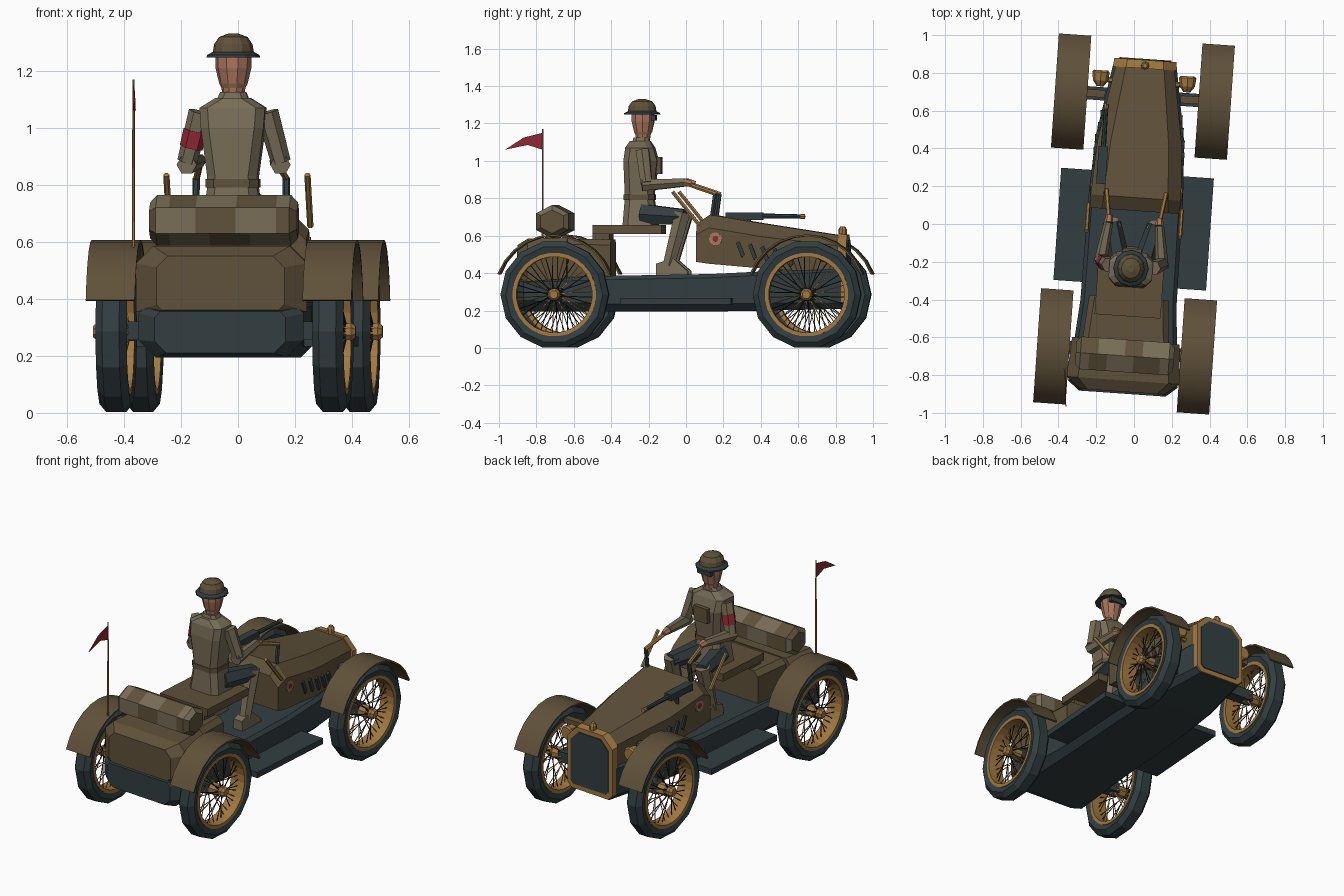
import bpy, bmesh
from math import sin, cos, pi, radians
from mathutils import Vector, Matrix

if "Cube" in bpy.data.objects:
    bpy.data.objects.remove(bpy.data.objects["Cube"])

YAW = Matrix.Rotation(radians(-4), 4, 'Z')


def material(name, *rgb):
    m = bpy.data.materials.new(name)
    m.use_nodes = True
    m.diffuse_color = (*rgb, 1)
    m.node_tree.nodes["Principled BSDF"].inputs["Base Color"].default_value = (*rgb, 1)
    return m


BROWN = material("olive brown", .115, .083, .042)
DARK = material("blue black", .032, .048, .052)
KHAKI = material("khaki", .185, .152, .095)
BRASS = material("brass", .36, .19, .055)
RED = material("red", .28, .022, .035)
SKIN = material("skin", .40, .18, .11)
BLACK = material("spoke black", .012, .012, .012)


def finish(name, bm, mats, smooth=False):
    """Turn a bmesh into a named object, with the whole vehicle's slight yaw."""
    bmesh.ops.recalc_face_normals(bm, faces=bm.faces)
    me = bpy.data.meshes.new(name)
    bm.to_mesh(me)
    bm.free()
    me.transform(YAW)
    for m in mats:
        me.materials.append(m)
    if smooth:
        me.shade_smooth()
        me.set_sharp_from_angle(angle=radians(40))
    ob = bpy.data.objects.new(name, me)
    bpy.context.collection.objects.link(ob)
    return ob


def add_loft(bm, loops, cap=True, closed=False):
    rings = [[bm.verts.new(p) for p in l] for l in loops]
    n = len(rings[0])
    pairs = list(zip(rings, rings[1:])) + ([(rings[-1], rings[0])] if closed else [])
    for a, b in pairs:
        for i in range(n):
            j = (i + 1) % n
            bm.faces.new((a[i], a[j], b[j], b[i]))
    if cap and not closed:
        bm.faces.new(rings[0])
        bm.faces.new(rings[-1])


def loft(name, mat, loops, smooth=False, **kw):
    bm = bmesh.new()
    add_loft(bm, loops, **kw)
    return finish(name, bm, [mat], smooth)


def rod_loops(a, b, ra, rb, n, phase=0.0):
    a, b = Vector(a), Vector(b)
    q = (b - a).to_track_quat('Z', 'Y')
    return [[p + q @ Vector((r * cos(phase + 2 * pi * i / n), r * sin(phase + 2 * pi * i / n), 0))
             for i in range(n)] for p, r in ((a, ra), (b, rb))]


def rod(name, mat, a, b, ra, rb=None, n=6, phase=0.0):
    return loft(name, mat, rod_loops(a, b, ra, ra if rb is None else rb, n, phase))


def box(name, mat, x, y, z):
    return loft(name, mat, [[(x[0], v, w), (x[1], v, w), (x[1], v, u), (x[0], v, u)]
                            for v, w, u in ((y[0], *z), (y[1], *z))])


def section(y, w, zb, zt, c, b=0.0):
    """Chamfered cross-section at y: half width w, top chamfer c, bottom chamfer b."""
    half = [(w - b, zb), (w, zb + b), (w, zt - c), (w - c, zt)]
    return [(x, y, z) for x, z in half] + [(-x, y, z) for x, z in reversed(half)]


def lathe_x(name, mat, profile, centre, n, smooth=False, closed=False):
    """Spin (offset along x, radius) points round an axle."""
    cx, cy, cz = centre
    loops = [[(cx + o, cy + r * sin(2 * pi * (i + .5) / n), cz + r * cos(2 * pi * (i + .5) / n))
              for i in range(n)] for o, r in profile]
    return loft(name, mat, loops, smooth, closed=closed)


def disc_z(name, mat, profile, centre, n=10, squash=1.0):
    cx, cy, cz = centre
    return loft(name, mat, [[(cx + r * cos(2 * pi * i / n) * squash, cy + r * sin(2 * pi * i / n), cz + z)
                             for i in range(n)] for z, r in profile])


# Wheels, mudguards and axles
for sy, end in ((1, "front"), (-1, "rear")):
    for sx, side in ((1, "right"), (-1, "left")):
        tag, c = f"{end}_{side}", Vector((.381 * sx, .676 * sy, .285))
        lathe_x(tag + "_tyre", DARK, [(-.045, .222), (-.055, .26), (-.03, .29), (.03, .29),
                                      (.055, .26), (.045, .222)], c, 14, closed=True)
        lathe_x(tag + "_rim", BRASS, [(-.05, .203), (-.05, .224), (.05, .224), (.05, .203)],
                c, 28, closed=True)
        lathe_x(tag + "_hub", BRASS, [(-.075 * sx, .025), (-.06 * sx, .036), (.03 * sx, .036),
                                      (.04 * sx, .028), (.065 * sx, .034), (.08 * sx, .022)], c, 8)
        for mat, off, turn in ((BLACK, .045, .5), (BRASS, -.045, -.5)):
            bm = bmesh.new()
            for i in range(20):
                a = 2 * pi * i / 20
                b = a + turn * (1 if i % 2 else -1) * .5
                add_loft(bm, rod_loops(c + Vector((off * sx, .03 * cos(a), .03 * sin(a))),
                                       c + Vector((0, .208 * cos(b), .208 * sin(b))), .003, .003, 3))
            finish(tag + "_spokes" + ("_outer" if off > 0 else "_inner"), bm, [mat])
        arc = []
        for i in range(11):
            a = radians(20 + 14 * i)
            arc.append([c + Vector((w, r * cos(a), r * sin(a)))
                        for w, r in ((-.086, .312), (.086, .312), (.086, .322), (-.086, .322))])
        loft(tag + "_mudguard", BROWN, arc, smooth=True)
        box(tag + "_mudguard_stay", BROWN, sorted((.2 * sx, .33 * sx)),
            (c.y - .02, c.y + .02), (.50, .53))
    box(end + "_axle", DARK, (-.36, .36), (.676 * sy - .035, .676 * sy + .035), (.255, .32))

# Chassis and running boards
loft("chassis", DARK, [section(-.90, .23, .21, .355, .02, .04), section(-.85, .29, .195, .37, .02, .06),
                       section(-.42, .255, .195, .385, .02, .04), section(.15, .25, .195, .395, .02, .04),
                       section(.45, .235, .2, .41, .02, .04), section(.86, .165, .21, .43, .02, .03)])
for s, side in ((1, "right"), (-1, "left")):
    box(side + "_running_board", DARK, sorted((.24 * s, .405 * s)), (-.325, .27), (.232, .268))

# Rear body, seat
loft("rear_body", BROWN, [section(-.89, .225, .36, .55, .04, .02), section(-.83, .30, .355, .585, .06),
                          section(-.62, .285, .37, .59, .06)])
loft("rear_locker", BROWN, [section(-.63, .23, .37, .585, .03), section(-.39, .21, .38, .58, .03)])
box("seat_riser", BROWN, (-.15, .15), (-.49, -.40), (.57, .62))
box("seat", BROWN, (-.175, .175), (-.49, -.12), (.61, .657))

# Bonnet, cowl, vents and badge discs
loft("bonnet", BROWN, [section(.07, .235, .46, .665, .06), section(.14, .24, .45, .712, .07),
                       section(.42, .225, .425, .665, .07), section(.84, .155, .40, .60, .055)])
for s, side in ((1, "right"), (-1, "left")):
    for i in range(5):
        y = .29 + .065 * i
        w = .237 - max(0, y - .40) * .155
        loft(f"{side}_vent_{i}", DARK, [[(s * (w + d), y + u, z - .012 * i) for u, z in
             ((.025, .48), (.04, .50), (.012, .57), (-.005, .56))] for d in (-.012, .004)])
    rod(side + "_badge", SKIN, (s * .23, .175, .583), (s * .243, .175, .583), .035, n=10)
    rod(side + "_badge_centre", RED, (s * .238, .175, .583), (s * .246, .175, .583), .016, n=8)

# Radiator with brass surround, cap and lamps
loft("radiator_surround", BRASS, [section(.825, .17, .215, .612, .07, .03),
                                  section(.87, .165, .215, .605, .07, .03)])
loft("radiator_grille", DARK, [section(.86, .138, .245, .578, .058, .02),
                               section(.876, .138, .245, .578, .058, .02)])
disc_z("radiator_cap", BRASS, [(0, .022), (.03, .022), (.045, .012)], (0, .84, .605), 8)
for s, side in ((1, "right"), (-1, "left")):
    lamp = [(.715, .018), (.745, .04), (.79, .046), (.80, .038)]
    loft(side + "_headlamp", BRASS, [[(.23 * s + r * cos(i * pi / 4), y, .50 + r * sin(i * pi / 4))
                                      for i in range(8)] for y, r in lamp])
    rod(side + "_headlamp_arm", BRASS, (.14 * s, .75, .47), (.23 * s, .755, .48), .014)

# Control handles, side levers
for s, side in ((1, "right"), (-1, "left")):
    rod(side + "_handle", BRASS, (.135 * s, .02, .875), (.158 * s, .175, .822), .012)
    rod(side + "_handle_post", DARK, (.158 * s, .168, .825), (.16 * s, .15, .69), .013)
    rod(side + "_lever", BRASS, (.248 * s, -.055, .835), (.248 * s, .09, .655), .011)

# Mounted gun
box("gun_body", DARK, (-.215, -.165), (.20, .40), (.685, .725))
rod("gun_barrel", DARK, (-.19, .39, .705), (-.19, .61, .703), .014, .011, 8)
rod("gun_muzzle", BRASS, (-.19, .60, .703), (-.19, .625, .703), .014, n=8)
rod("gun_mount", DARK, (-.19, .32, .60), (-.19, .32, .69), .016)

# Rolled canvas with camouflage patches
bm = bmesh.new()
ROLL = [(-.26, .07)] + [(-.235 + .047 * i, .1) for i in range(11)] + [(.26, .07)]
add_loft(bm, [[(x, -.70 + r * sin(k * pi / 3), .675 + r * .9 * cos(k * pi / 3))
               for k in range(6)] for x, r in ROLL])
for f in bm.faces:
    p = f.calc_center_median()
    f.material_index = int(sin(p.x * 24 + p.z * 30 + p.y * 19) > -.2 and abs(p.x) < .25)
finish("canvas_roll", bm, [BROWN, KHAKI])

# Flag
rod("flag_pole", BRASS, (-.312, -.79, .55), (-.312, -.79, 1.17), .006, .004)
loft("pennant", RED, [[(-.312 + .02 * k + d, -.79 - .2 * k, z) for k, z in
                       ((0, 1.06), (.4, 1.085), (1, 1.06), (.5, 1.125), (0, 1.15))] for d in (-.002, .002)])


# Driver
def ring(z, w, y0, y1, c=.03):
    pts = [(w - c, y0), (w, y0 + c), (w, y1 - c), (w - c, y1)]
    return [(x, y, z) for x, y in pts] + [(-x, y, z) for x, y in reversed(pts)]


loft("tunic", KHAKI, [ring(.655, .105, -.335, -.15), ring(.79, .088, -.325, -.17), ring(.83, .088, -.325, -.17),
                      ring(1.0, .11, -.33, -.15), ring(1.07, .115, -.32, -.17), ring(1.105, .06, -.30, -.19)])
loft("belt", BROWN, [ring(.79, .093, -.33, -.165), ring(.82, .093, -.33, -.165)])
loft("collar", KHAKI, [ring(1.10, .055, -.285, -.195, .02), ring(1.125, .045, -.28, -.20, .02)])
box("chest_pouch", BROWN, (-.05, .05), (-.16, -.13), (.93, 1.02))
disc_z("head", SKIN, [(0, .038), (.03, .042), (.045, .05), (.10, .063), (.15, .064)], (0, -.23, 1.11), 10)
box("goggles", DARK, (-.05, .05), (-.185, -.16), (1.215, 1.245))
disc_z("helmet_brim", DARK, [(0, .098), (.008, .096), (.022, .07)], (0, -.235, 1.247), 12, .96)
disc_z("helmet_dome", BROWN, [(0, .078), (.035, .072), (.06, .054), (.072, .02)], (0, -.235, 1.258), 12, .94)
for s, side in ((1, "right"), (-1, "left")):
    shoulder, elbow, hand = (.118 * s, -.225, 1.055), (.165 * s, -.20, .88), (.135 * s, .0, .885)
    rod(side + "_upper_arm", KHAKI, shoulder, elbow, .04, .035)
    rod(side + "_forearm", KHAKI, (.165 * s, -.225, .87), hand, .036, .024)
    rod(side + "_hand", SKIN, hand, (.133 * s, .04, .878), .024, .016)
    rod(side + "_thigh", DARK, (.06 * s, -.23, .715), (.115 * s, .0, .70), .062, .046)
    rod(side + "_shin", KHAKI, (.115 * s, -.01, .725), (.12 * s, -.085, .44), .048, .036)
    loft(side + "_boot", KHAKI, [[(.12 * s + x, y, z) for x, z in
         ((-.035, .39), (.035, .39), (.03, t), (-.03, t))] for y, t in ((-.15, .45), (-.06, .48), (.02, .41))])
rod("arm_band", RED, (-.135, -.216, .99), (-.15, -.209, .93), .042, .041)
